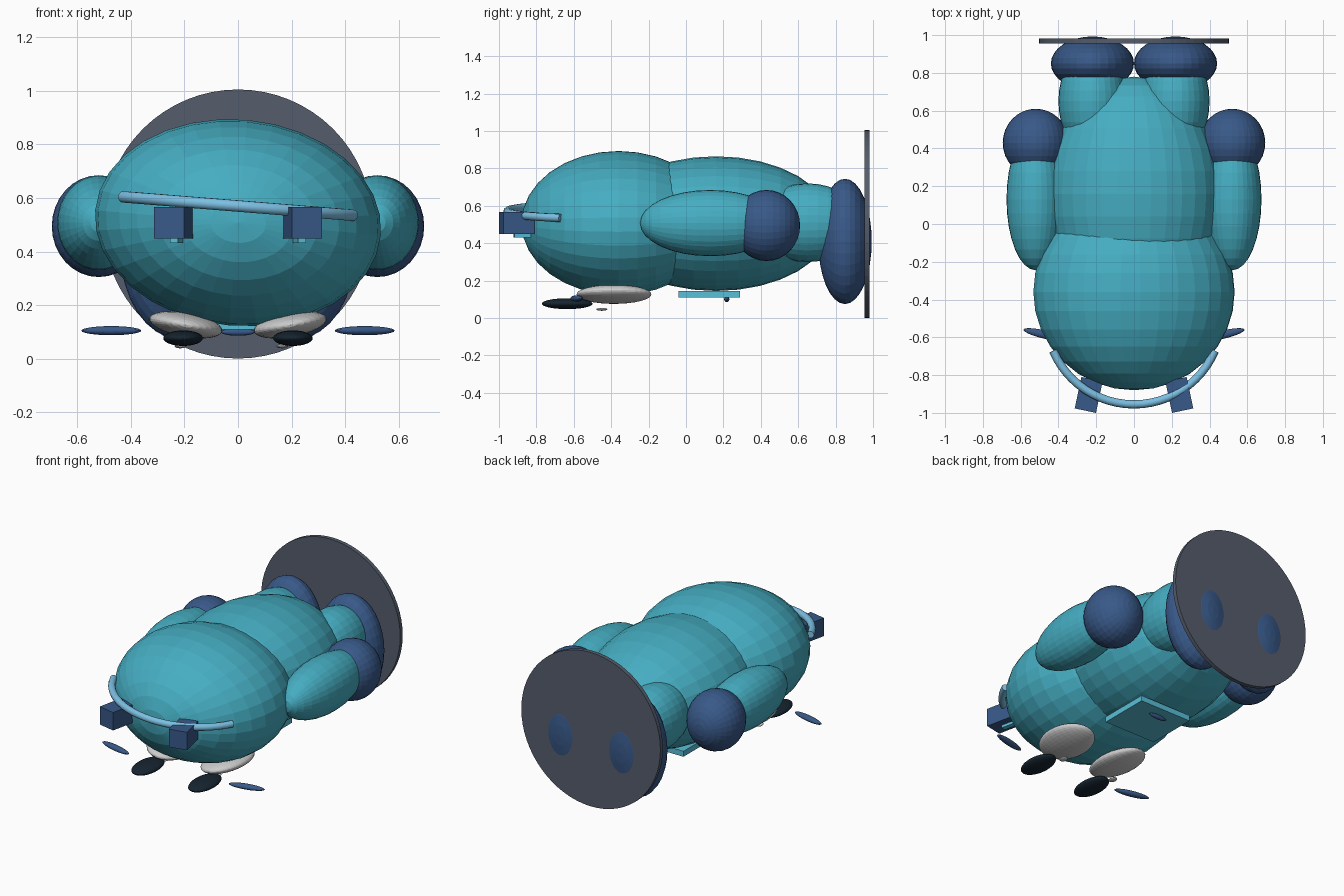
import bpy, math
from mathutils import Matrix

if "Cube" in bpy.data.objects:
    bpy.data.objects.remove(bpy.data.objects["Cube"])

def mat(name, r, g, b):
    m = bpy.data.materials.new(name)
    m.diffuse_color = (r, g, b, 1)
    m.use_nodes = True
    m.node_tree.nodes["Principled BSDF"].inputs["Base Color"].default_value = m.diffuse_color
    return m

TEAL = mat("teal", 0.06, 0.42, 0.54)
BLUE = mat("dark_blue", 0.04, 0.10, 0.25)
SKY = mat("sky_blue", 0.2, 0.52, 0.76)
CYAN = mat("cyan", 0.1, 0.52, 0.68)
DARK = mat("near_black", 0.008, 0.018, 0.03)
WHITE = mat("white", 0.85, 0.85, 0.85)
SLATE = mat("slate", 0.09, 0.11, 0.15)

def finish(name, m):
    o = bpy.context.object
    o.name = name
    o.data.materials.append(m)
    return o

def ball(name, loc, rad, m, rot=(0, 0, 0), seg=32, rings=16):
    # sphere whose poles run along y (the figure's long axis)
    bpy.ops.mesh.primitive_uv_sphere_add(segments=seg, ring_count=rings, radius=1, location=loc)
    o = finish(name, m)
    o.data.transform(Matrix.Diagonal((*rad, 1)) @ Matrix.Rotation(math.pi / 2, 4, 'X'))
    o.rotation_euler = [math.radians(a) for a in rot]
    return o

def box(name, loc, size, m, rz=0):
    bpy.ops.mesh.primitive_cube_add(size=1, location=loc)
    o = finish(name, m)
    o.data.transform(Matrix.Diagonal((*size, 1)))
    o.rotation_euler.z = math.radians(rz)
    return o

# Lying figure: head toward -y, face toward the ground
ball("head", (0, -0.36, 0.508), (0.535, 0.52, 0.385), TEAL, (0, 5, 0))
ball("body", (0, 0.16, 0.505), (0.46, 0.62, 0.36), TEAL)

for s, side in ((1, "right"), (-1, "left")):
    # limbs
    ball(f"arm_{side}", (s * 0.52, 0.13, 0.508), (0.155, 0.375, 0.177), TEAL)
    ball(f"hand_{side}", (s * 0.52, 0.43, 0.495), (0.175, 0.18, 0.19), BLUE)
    ball(f"leg_{side}", (s * 0.22, 0.65, 0.51), (0.18, 0.29, 0.21), TEAL)
    ball(f"foot_{side}", (s * 0.22, 0.85, 0.41), (0.22, 0.143, 0.335), BLUE)
    # face
    ball(f"eye_white_{side}", (s * 0.195, -0.385, 0.127), (0.138, 0.2, 0.046), WHITE, (0, -s * 10, 0))
    ball(f"pupil_{side}", (s * 0.205, -0.635, 0.077), (0.074, 0.136, 0.029), DARK)
    ball(f"eye_glint_{side}", (s * 0.19 - 0.025, -0.45, 0.047), (0.022, 0.03, 0.008), WHITE, seg=16, rings=8)
    ball(f"eyebrow_{side}", (s * 0.473, -0.585, 0.105), (0.115, 0.022, 0.017), BLUE, (0, 0, s * 13), 24, 12)
    # head lamps with small clips underneath
    box(f"lamp_{side}", (s * 0.24, -0.905, 0.508), (0.115, 0.17, 0.117), BLUE, s * 12)
    box(f"lamp_clip_{side}", (s * 0.23, -0.875, 0.45), (0.03, 0.09, 0.036), CYAN, s * 12)

# headband: tilted arc tube over the top of the head
cu = bpy.data.curves.new("headband", 'CURVE')
cu.dimensions = '3D'
cu.bevel_depth = 0.022
cu.bevel_resolution = 3
cu.use_fill_caps = True
sp = cu.splines.new('POLY')
n = 24
sp.points.add(n)
for i, p in enumerate(sp.points):
    a = math.radians(-67 + 134 * i / n)
    x = 0.465 * math.sin(a)
    p.co = (x, -0.49 - 0.465 * math.cos(a), 0.57 - 0.08 * x, 1)
band = bpy.data.objects.new("headband", cu)
bpy.context.collection.objects.link(band)
cu.materials.append(SKY)

# belly panel and its button
box("belly_panel", (0, 0.125, 0.128), (0.37, 0.33, 0.036), CYAN)
ball("panel_button", (0, 0.218, 0.1), (0.063, 0.014, 0.014), BLUE, seg=24, rings=12)

# round base plate at the feet
bpy.ops.mesh.primitive_cylinder_add(vertices=64, radius=0.502, depth=0.026,
                                    location=(0, 0.968, 0.503), rotation=(math.pi / 2, 0, 0))
finish("base_plate", SLATE)
